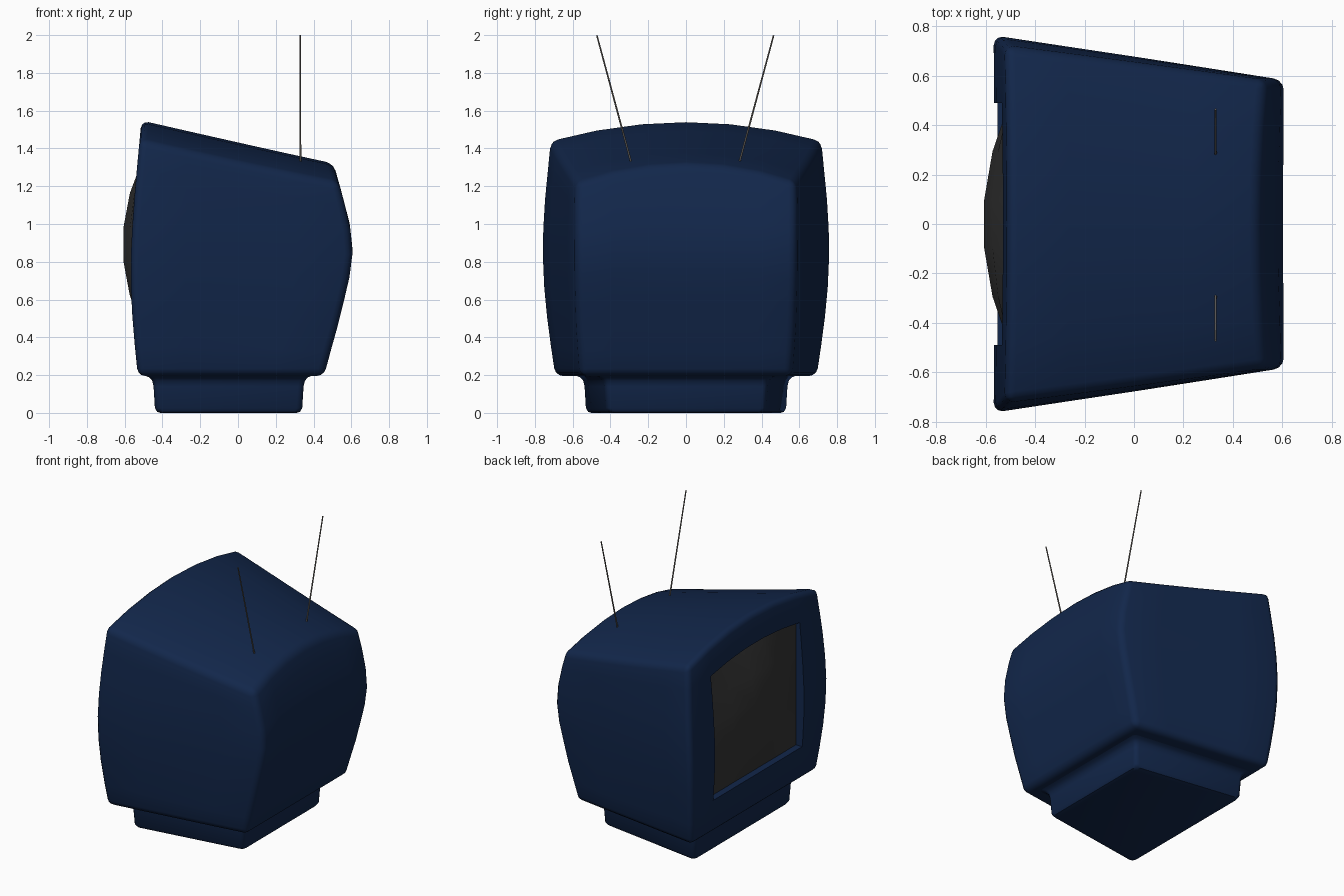
import bpy, bmesh, math
from mathutils import Vector

if "Cube" in bpy.data.objects:
    bpy.data.objects.remove(bpy.data.objects["Cube"])


def material(name, rgb):
    m = bpy.data.materials.new(name)
    m.diffuse_color = (*rgb, 1)
    m.use_nodes = True
    m.node_tree.nodes["Principled BSDF"].inputs["Base Color"].default_value = m.diffuse_color
    return m


NAVY = material("navy_plastic", (0.006, 0.020, 0.070))
GLASS = material("dark_glass", (0.035, 0.035, 0.035))
METAL = material("antenna_metal", (0.16, 0.145, 0.13))


def make(name, bm, mat):
    bmesh.ops.recalc_face_normals(bm, faces=bm.faces)
    me = bpy.data.meshes.new(name)
    bm.to_mesh(me)
    bm.free()
    ob = bpy.data.objects.new(name, me)
    bpy.context.collection.objects.link(ob)
    me.materials.append(mat)
    return ob


def activate(ob):
    bpy.ops.object.select_all(action='DESELECT')
    ob.select_set(True)
    bpy.context.view_layer.objects.active = ob


def smooth(ob, angle=35):
    activate(ob)
    bpy.ops.object.shade_smooth_by_angle(angle=math.radians(angle))


def interp(pts, z):
    for (z0, a), (z1, b) in zip(pts, pts[1:]):
        if z <= z1:
            return a + (b - a) * (z - z0) / (z1 - z0)
    return pts[-1][1]


def loft(bm, rings):
    loops = [[bm.verts.new(p) for p in r] for r in rings]
    n = len(loops[0])
    for a, b in zip(loops, loops[1:]):
        for i in range(n):
            j = (i + 1) % n
            bm.faces.new((a[i], a[j], b[j], b[i]))
    bm.faces.new(loops[0][::-1])
    bm.faces.new(loops[-1])


# Cabinet: a gridded box bent to barrel sides, bulged back and domed sloping top
FRONT = [(0.2, -.53), (.45, -.556), (.65, -.567), (.82, -.568), (1.0, -.559), (1.2, -.544), (1.56, -.51)]
BACK = [(0.2, .455), (.45, .525), (.7, .587), (.85, .608), (1.0, .592), (1.2, .54), (1.34, .50)]
HALF = [(0.2, .70), (.45, .735), (.7, .757), (.9, .763), (1.1, .755), (1.45, .725), (1.6, .71)]
NU, NV, NW = 4, 6, 8


def cabinet_point(u, v, w):
    top = 1.433 - 0.225 * (-.51 + 1.01 * u) - 0.10 * v * v
    z = 0.195 + w * (top - 0.195)
    zc = max(z, 0.2)
    x0, x1 = interp(FRONT, zc), interp(BACK, zc)
    x = x0 + (x1 - x0) * u
    y = v * interp(HALF, zc) * (1 - 0.233 * (x + .55) / 1.15)
    return x, y, z


bm = bmesh.new()
grid = {}


def gv(i, j, k):
    if (i, j, k) not in grid:
        grid[i, j, k] = bm.verts.new(cabinet_point(i / NU, 2 * j / NV - 1, k / NW))
    return grid[i, j, k]


for axis, (na, nb, nc) in enumerate([(NV, NW, NU), (NU, NW, NV), (NU, NV, NW)]):
    for side in (0, nc):
        for a in range(na):
            for b in range(nb):
                quad = []
                for p, q in ((a, b), (a + 1, b), (a + 1, b + 1), (a, b + 1)):
                    idx = [p, q]
                    idx.insert(axis, side)
                    quad.append(gv(*idx))
                bm.faces.new(quad)
cabinet = make("cabinet", bm, NAVY)

# Screen opening: arched prism cut into the front
OPEN_HALF, OPEN_LOW, DIV = 0.49, 0.44, 5


def open_top(a):
    return 1.30 + 0.045 * (1 - a * a)


outline = [(-OPEN_HALF, OPEN_LOW), (OPEN_HALF, OPEN_LOW)]
outline += [(OPEN_HALF * a, open_top(a)) for a in (1 - 2 * i / DIV for i in range(DIV + 1))]
bm = bmesh.new()
loft(bm, [[(x, y, z) for y, z in outline] for x in (-.75, -.485)])
cutter = make("screen_opening_cutter", bm, NAVY)
cutter.hide_render = True
cutter.hide_set(True)

bev = cabinet.modifiers.new("round_edges", 'BEVEL')
bev.width, bev.segments = 0.04, 3
bev.limit_method, bev.angle_limit = 'ANGLE', math.radians(40)
cut = cabinet.modifiers.new("screen_cut", 'BOOLEAN')
cut.operation, cut.object, cut.solver = 'DIFFERENCE', cutter, 'EXACT'
activate(cabinet)
for name in ("round_edges", "screen_cut"):
    bpy.ops.object.modifier_apply(modifier=name)
bpy.data.objects.remove(cutter)
smooth(cabinet)

# Bulging glass screen
bm = bmesh.new()
rows = []
for j in range(DIV + 1):
    b = 2 * j / DIV - 1
    row = []
    for i in range(DIV + 1):
        a = 2 * i / DIV - 1
        z = OPEN_LOW + (open_top(a) - OPEN_LOW) * (b + 1) / 2
        x = -.615 + .11 * (a * a + b * b - a * a * b * b)
        row.append(bm.verts.new((x, a * OPEN_HALF, z)))
    rows.append(row)
for r0, r1 in zip(rows, rows[1:]):
    for i in range(DIV):
        bm.faces.new((r0[i], r1[i], r1[i + 1], r0[i + 1]))
screen = make("screen", bm, GLASS)
if sum(f.normal.x for f in screen.data.polygons) > 0:
    screen.data.flip_normals()
smooth(screen, 50)


# Pedestal: tapered plinth flaring up into the cabinet
def plinth_ring(z, off, r=0.03):
    x0, x1, h0, h1 = -.44 - off, .34 + off, .53 + off, .425 + off
    corners = [(x0 + r, -h0 + r, 180), (x1 - r, -h1 + r, 270), (x1 - r, h1 - r, 0), (x0 + r, h0 - r, 90)]
    return [(cx + r * math.cos(math.radians(s + t)), cy + r * math.sin(math.radians(s + t)), z)
            for cx, cy, s in corners for t in (0, 30, 60, 90)]


bm = bmesh.new()
loft(bm, [plinth_ring(z, o) for z, o in
          ((0, -.03), (.006, -.012), (.025, 0), (.14, .007), (.17, .014), (.188, .03), (.197, .052), (.215, .055))])
smooth(make("pedestal", bm, NAVY))

# Pair of rod antennas
for label, s in (("left", 1), ("right", -1)):
    foot = Vector((.33, s * .285 - .004, 1.32))
    tip = Vector((.33, s * .468 - .004, 1.999))
    bm = bmesh.new()
    bmesh.ops.create_cone(bm, cap_ends=True, segments=8, radius1=.005, radius2=.004, depth=(tip - foot).length)
    rod = make(label + "_antenna", bm, METAL)
    rod.location = (foot + tip) / 2
    rod.rotation_euler = (tip - foot).to_track_quat('Z', 'Y').to_euler()
    smooth(rod, 50)
